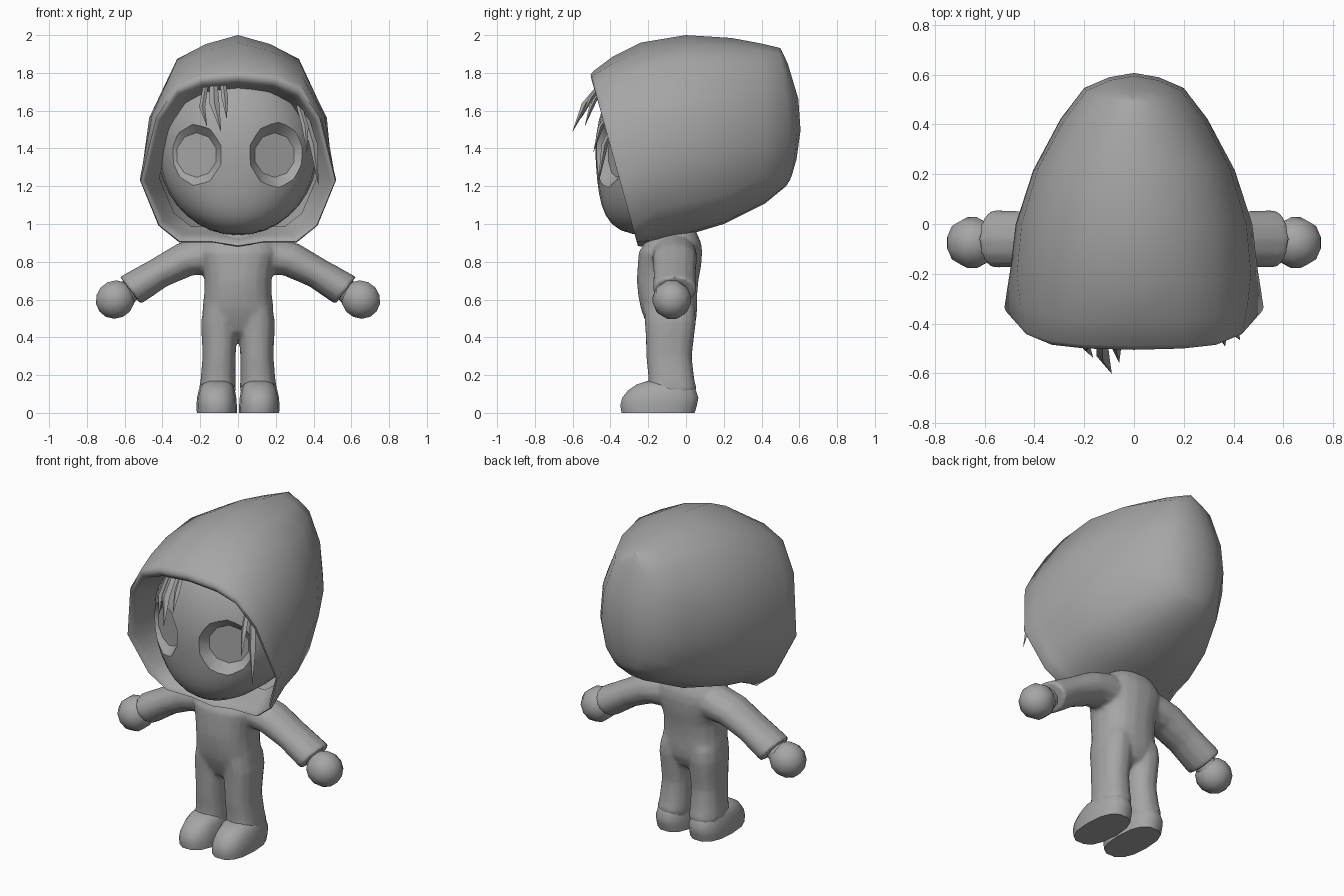
import bpy, bmesh, math
from mathutils import Vector, Matrix

if "Cube" in bpy.data.objects:
    bpy.data.objects.remove(bpy.data.objects["Cube"])

grey = bpy.data.materials.new("plain grey")
grey.diffuse_color = (0.38, 0.38, 0.38, 1)
grey.use_nodes = True
grey.node_tree.nodes["Principled BSDF"].inputs["Base Color"].default_value = grey.diffuse_color


def finish(name, bm, mirror=False, angle=50):
    """Turn a bmesh into a shaded object, optionally with a mirrored twin."""
    if mirror:
        twin = bmesh.ops.duplicate(bm, geom=bm.verts[:] + bm.edges[:] + bm.faces[:])["geom"]
        for v in (g for g in twin if isinstance(g, bmesh.types.BMVert)):
            v.co.x *= -1
    bmesh.ops.remove_doubles(bm, verts=bm.verts[:], dist=0.0005)
    bmesh.ops.recalc_face_normals(bm, faces=bm.faces[:])
    me = bpy.data.meshes.new(name)
    bm.to_mesh(me)
    bm.free()
    me.materials.append(grey)
    ob = bpy.data.objects.new(name, me)
    bpy.context.collection.objects.link(ob)
    shade(ob, angle)
    return ob


def shade(ob, angle):
    bpy.ops.object.select_all(action='DESELECT')
    ob.select_set(True)
    bpy.context.view_layer.objects.active = ob
    bpy.ops.object.shade_smooth_by_angle(angle=math.radians(angle))


def loft(rings, caps=True):
    """Skin a list of closed point rings."""
    bm = bmesh.new()
    rows = [[bm.verts.new(p) for p in r] for r in rings]
    n = len(rows[0])
    for a, b in zip(rows, rows[1:]):
        for i in range(n):
            j = (i + 1) % n
            bm.faces.new((a[i], a[j], b[j], b[i]))
    if caps:
        bm.faces.new(rows[0])
        bm.faces.new(rows[-1])
    return bm


def oval(cx, cy, z, rx, ry, n=14, power=1.0):
    pts = []
    for i in range(n):
        a = 2 * math.pi * i / n
        c, s = math.cos(a), math.sin(a)
        pts.append((cx + rx * math.copysign(abs(c) ** power, c),
                    cy + ry * math.copysign(abs(s) ** power, s), z))
    return pts


# Hood: half profiles as (width fraction, drop fraction), top to bottom
rim_half = [(0, 0), (.38, .02), (.64, .08), (.84, .25), (1, .62), (.81, .88), (.6, .975), (.27, .975), (0, 1)]
mid_half = [(0, 0), (.36, .045), (.68, .12), (.95, .38), (1, .62), (.86, .84), (.6, .95), (.3, .99), (0, 1)]
mix_half = [((a + c) / 2, (b + d) / 2) for (a, b), (c, d) in zip(rim_half, mid_half)]


def hood_ring(half, yt, zt, yb, zb, w, bulge=0.0, scale=1.0):
    full = half + [(-u, s) for u, s in half[-2:0:-1]]
    pts = []
    for u, s in full:
        y = yt + (yb - yt) * s + bulge * 4 * s * (1 - s)
        z = zt + (zb - zt) * s
        pts.append((u * w * scale, y, 1.33 + (z - 1.33) * scale))
    return pts


hood = loft([
    hood_ring(rim_half, -.30, 1.78, -.08, .88, .52, scale=.80),
    hood_ring(rim_half, -.42, 1.78, -.18, .88, .52, scale=.89),
    hood_ring(rim_half, -.475, 1.77, -.225, .89, .52, scale=.94),
    hood_ring(rim_half, -.50, 1.78, -.25, .88, .52, scale=.965),
    hood_ring(rim_half, -.505, 1.795, -.255, .88, .52, scale=.99),
    hood_ring(rim_half, -.49, 1.81, -.24, .88, .52),
    hood_ring(mix_half, -.39, 1.885, -.19, .895, .51),
    hood_ring(mid_half, -.24, 1.96, -.13, .912, .495),
    hood_ring(mid_half, 0, 2.0, 0, .94, .475),
    hood_ring(mid_half, .24, 1.985, .2, 1.0, .405),
    hood_ring(mid_half, .40, 1.955, .42, 1.11, .295, .01),
    hood_ring(mid_half, .485, 1.935, .53, 1.2, .2, .035),
    hood_ring(mid_half, .497, 1.932, .545, 1.225, .1, .066),
    hood_ring(mid_half, .50, 1.93, .55, 1.23, 0, .08),
], caps=False)
finish("hood", hood, angle=60)

# Face: flattened round head with the chin pushed forward
bm = bmesh.new()
bmesh.ops.create_uvsphere(bm, u_segments=28, v_segments=18, radius=1)
for v in bm.verts:
    x, y, z = v.co
    y = math.copysign(abs(y) ** .75, y)
    v.co = Vector((x * .422, y * .43 - .05, z * (.49 if z > 0 else .445) + 1.385))
    drop = max(0, 1.35 - v.co.z)
    v.co.y -= .7 * drop * drop
face = finish("face", bm)

# Eye sockets: tapered recesses with flat floors
bm = bmesh.new()
for x in (-.245, .22):
    d = Vector((math.copysign(.43, x), -1, 0)).normalized()
    rot = d.to_track_quat('Z', 'Y').to_matrix().to_4x4()
    bmesh.ops.create_cone(bm, cap_ends=True, segments=10, radius1=.118, radius2=.26, depth=.13,
                          matrix=Matrix.Translation((x, -.425, 1.365)) @ rot)
cutter = finish("eye_cutter", bm)
mod = face.modifiers.new("eye sockets", 'BOOLEAN')
mod.object = cutter
mod.operation = 'DIFFERENCE'
mod.solver = 'EXACT'
bpy.context.view_layer.objects.active = face
bpy.ops.object.modifier_apply(modifier=mod.name)
bpy.data.objects.remove(cutter)
shade(face, 25)

# Hair strands: root, middle, tip, width
strands = [
    ((-.17, -.44, 1.74), (-.19, -.50, 1.62), (-.165, -.535, 1.52), .016),
    ((-.13, -.44, 1.75), (-.125, -.53, 1.64), (-.09, -.60, 1.49), .026),
    ((-.08, -.44, 1.75), (-.07, -.50, 1.67), (-.06, -.555, 1.56), .018),
    ((.32, -.36, 1.64), (.355, -.45, 1.52), (.365, -.49, 1.38), .018),
    ((.34, -.34, 1.62), (.40, -.43, 1.42), (.425, -.465, 1.21), .022),
]
for k, (a, b, c, w) in enumerate(strands):
    rings = []
    for p, r in ((a, w * .8), (b, w), (c, .001)):
        rings.append([(p[0] + x * r, p[1] + y * r, p[2])
                      for x, y in ((1, 0), (0, .8), (-1, 0), (0, -.8))])
    finish("hair_strand_%d" % (k + 1), loft(rings))

# Torso: z, half width, front y, back y (narrow crotch between the legs)
torso = [(.39, .03, -.13, -.03), (.43, .09, -.19, .03), (.49, .175, -.218, .055),
         (.55, .19, -.24, .06), (.62, .18, -.254, .06), (.70, .178, -.262, .067),
         (.78, .192, -.257, .082), (.85, .217, -.252, .087), (.90, .20, -.222, .082),
         (.97, .14, -.16, .05)]
body = finish("body_suit", loft([oval(0, (f + b) / 2, z, w, (b - f) / 2, 18, .85)
                                 for z, w, f, b in torso]))

# Legs: z, centre x, half width, front y, back y; tops fade into the torso
legs = [(.08, .105, .085, -.18, .04), (.13, .108, .098, -.205, .058), (.18, .105, .093, -.2, .045),
        (.30, .10, .088, -.212, .032), (.40, .099, .093, -.214, .044), (.48, .10, .096, -.22, .054),
        (.55, .098, .086, -.222, .05), (.62, .09, .06, -.2, .02)]
leg_ob = finish("legs", loft([oval(x, (f + b) / 2, z, w, (b - f) / 2, 14, .85)
                              for z, x, w, f, b in legs]), True)

# Sleeves: centre x, centre z, radius in the front plane, radius in y, tilt
sleeves = [(.06, .84, .10, .10, 5), (.17, .835, .104, .12, 14), (.28, .812, .094, .12, 26),
           (.42, .74, .083, .113, 33), (.57, .648, .092, .118, 37)]
rings = []
for x, z, r, ry, deg in sleeves:
    tilt = math.radians(deg)
    rings.append([(x + math.sin(tilt) * r * math.cos(a), -.06 + ry * math.sin(a),
                   z + math.cos(tilt) * r * math.cos(a))
                  for a in (2 * math.pi * i / 12 for i in range(12))])
sleeve_ob = finish("sleeves", loft(rings), True)

# Fuse torso, legs and sleeves into one soft garment
for ob in (body, leg_ob, sleeve_ob):
    ob.select_set(True)
bpy.context.view_layer.objects.active = body
bpy.ops.object.join()
fuse = body.modifiers.new("fuse", 'REMESH')
fuse.mode = 'VOXEL'
fuse.voxel_size = .012
soft = body.modifiers.new("soften", 'SMOOTH')
soft.factor = .5
soft.iterations = 6
thin = body.modifiers.new("thin", 'DECIMATE')
thin.ratio = .2
for m in ("fuse", "soften", "thin"):
    bpy.ops.object.modifier_apply(modifier=m)
shade(body, 60)

# Boots: low rounded toes rising to the ankle
boots = [(0, .112, .106, -.345, .05), (.04, .113, .107, -.352, .062), (.08, .113, .104, -.342, .07),
         (.12, .112, .096, -.31, .055), (.15, .11, .085, -.265, .04), (.168, .108, .06, -.21, .0)]
finish("boots", loft([oval(x, (f + b) / 2, z, w, (b - f) / 2, 14, .8)
                      for z, x, w, f, b in boots]), True, 60)

# Hands: simple rounded mitts with a short wrist
bm = bmesh.new()
bmesh.ops.create_uvsphere(bm, u_segments=10, v_segments=7, radius=.105,
                          matrix=Matrix.Translation((.65, -.075, .6)) @ Matrix.Rotation(math.radians(127), 4, 'Y'))
axis = Vector((.8, 0, -.6)).to_track_quat('Z', 'Y').to_matrix().to_4x4()
bmesh.ops.create_cone(bm, cap_ends=True, segments=10, radius1=.055, radius2=.07, depth=.1,
                      matrix=Matrix.Translation((.575, -.065, .645)) @ axis)
finish("hands", bm, True, 60)
